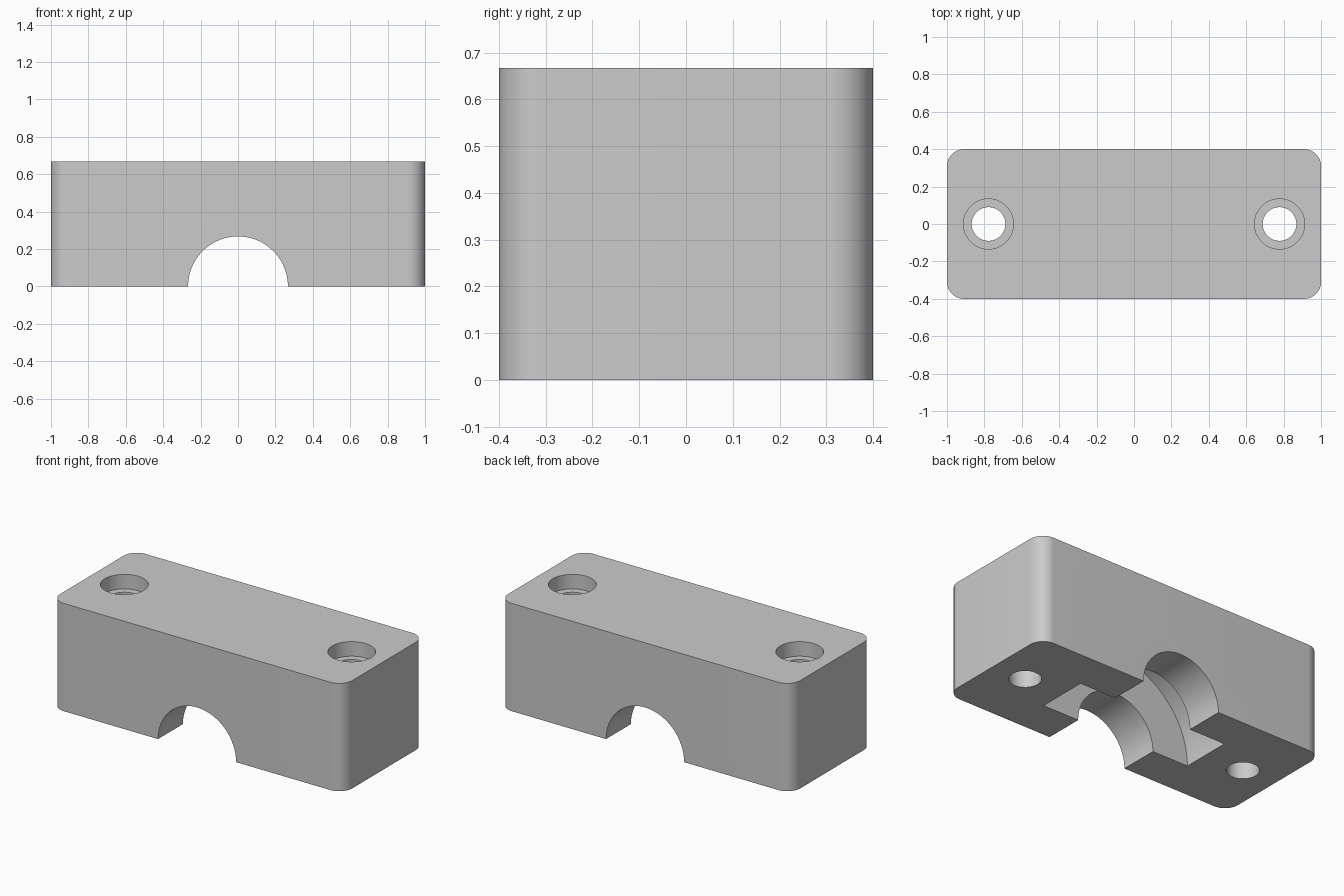
import bpy, math
from mathutils import Matrix

cube = bpy.data.objects.get("Cube")
if cube:
    bpy.data.objects.remove(cube, do_unlink=True)

HEIGHT = 0.667
BOLT_X = 0.778

grey = bpy.data.materials.new("plain grey")
grey.use_nodes = True
colour = (0.6, 0.6, 0.6, 1)
grey.diffuse_color = colour
grey.node_tree.nodes["Principled BSDF"].inputs["Base Color"].default_value = colour


def prism(name, outline, z0, z1):
    """Solid made by extruding a counter-clockwise outline from z0 to z1."""
    n = len(outline)
    verts = [(x, y, z) for z in (z0, z1) for x, y in outline]
    faces = [tuple(reversed(range(n))), tuple(range(n, 2 * n))]
    faces += [(i, (i + 1) % n, n + (i + 1) % n, n + i) for i in range(n)]
    mesh = bpy.data.meshes.new(name)
    mesh.from_pydata(verts, [], faces)
    mesh.materials.append(grey)
    obj = bpy.data.objects.new(name, mesh)
    bpy.context.collection.objects.link(obj)
    return obj


def circle(radius, n, cx=0):
    steps = [2 * math.pi * i / n for i in range(n)]
    return [(cx + radius * math.cos(a), radius * math.sin(a)) for a in steps]


def rounded_rectangle(hx, hy, r, n=14):
    points = []
    for k, (sx, sy) in enumerate([(1, 1), (-1, 1), (-1, -1), (1, -1)]):
        for i in range(n + 1):
            a = (k + i / n) * math.pi / 2
            points.append((sx * (hx - r) + r * math.cos(a),
                           sy * (hy - r) + r * math.sin(a)))
    return points


def cut(body, cutter):
    cutter.hide_render = True
    mod = body.modifiers.new("cut", "BOOLEAN")
    mod.operation = "DIFFERENCE"
    mod.solver = "EXACT"
    mod.object = cutter
    bpy.context.view_layer.objects.active = body
    bpy.ops.object.modifier_apply(modifier=mod.name)
    bpy.data.objects.remove(cutter, do_unlink=True)


# Block with rounded upright corners
block = prism("clamp_block", rounded_rectangle(1, 0.4, 0.09), 0, HEIGHT)

# Shaft channel and wider ring groove, both along y
for name, radius, half in [("shaft_cutter", 0.267, 0.6), ("groove_cutter", 0.513, 0.157)]:
    cutter = prism(name, circle(radius, 96), -half, half)
    cutter.data.transform(Matrix.Rotation(math.pi / 2, 4, "X"))
    cut(block, cutter)

# Counterbored bolt holes
for side in (-1, 1):
    cut(block, prism("bolt_cutter", circle(0.09, 48, side * BOLT_X), -0.2, 1))
    cut(block, prism("head_cutter", circle(0.134, 48, side * BOLT_X), HEIGHT - 0.09, 1))

# Smooth curves, crisp edges
bpy.ops.object.select_all(action="DESELECT")
block.select_set(True)
bpy.context.view_layer.objects.active = block
bpy.ops.object.shade_smooth_by_angle(angle=math.radians(30))
